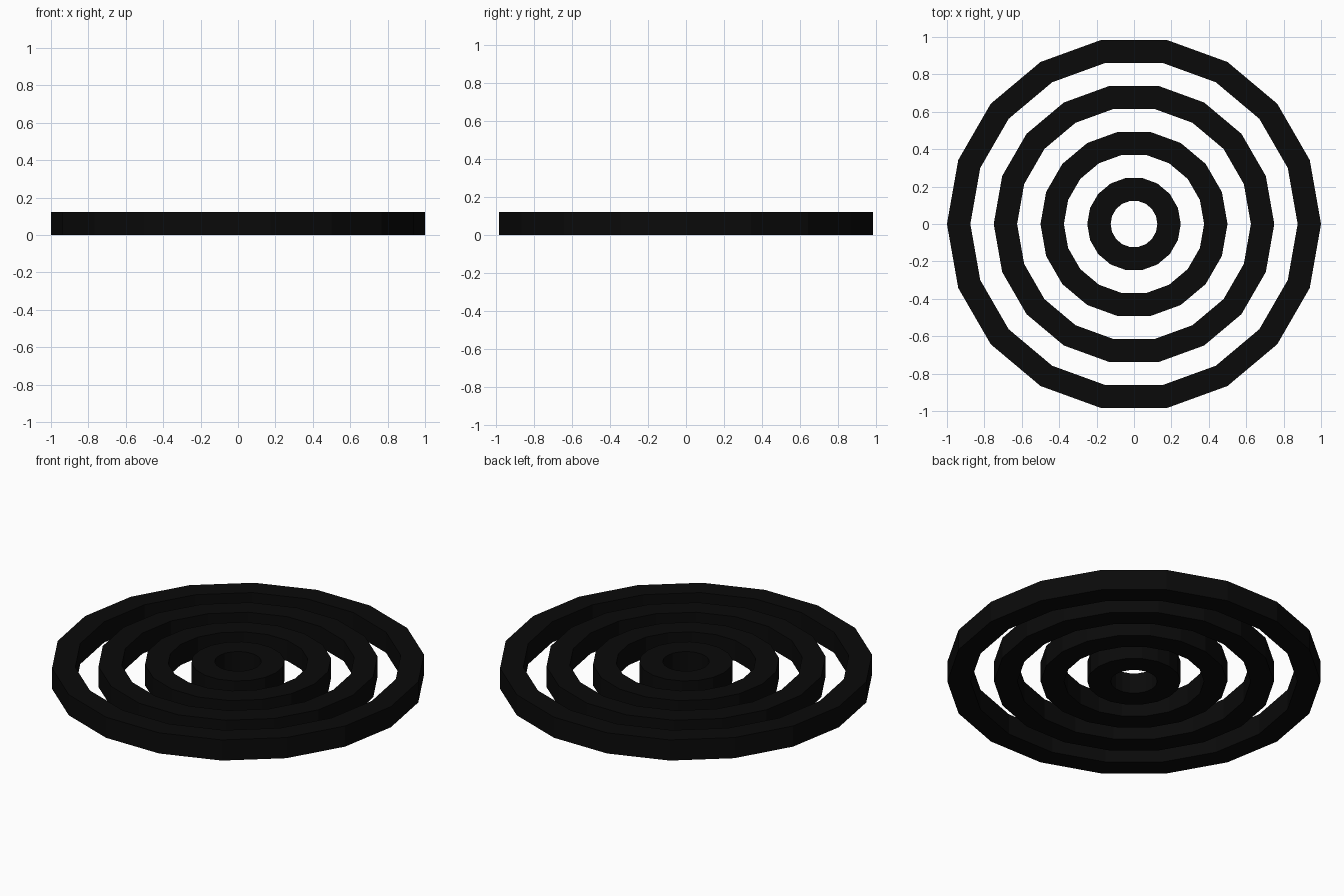
import bpy, bmesh
from math import cos, sin, tau

if "Cube" in bpy.data.objects:
    bpy.data.objects.remove(bpy.data.objects["Cube"])

SIDES = 18
HEIGHT = 0.122
WIDTH = 0.125

black = bpy.data.materials.new("black")
black.diffuse_color = (0.003, 0.003, 0.003, 1)
black.use_nodes = True
black.node_tree.nodes["Principled BSDF"].inputs["Base Color"].default_value = black.diffuse_color


def ring(name, outer):
    """Flat-faced ring: a rectangular profile swept round z."""
    inner = outer - WIDTH
    profile = [(outer, 0), (outer, HEIGHT), (inner, HEIGHT), (inner, 0)]
    bm = bmesh.new()
    loops = []
    for i in range(SIDES):
        a = tau * i / SIDES
        loops.append([bm.verts.new((r * cos(a), r * sin(a), z)) for r, z in profile])
    for i in range(SIDES):
        p, q = loops[i], loops[(i + 1) % SIDES]
        for j in range(4):
            k = (j + 1) % 4
            bm.faces.new((p[j], q[j], q[k], p[k]))
    bmesh.ops.recalc_face_normals(bm, faces=bm.faces)
    mesh = bpy.data.meshes.new(name)
    bm.to_mesh(mesh)
    bm.free()
    mesh.materials.append(black)
    bpy.context.collection.objects.link(bpy.data.objects.new(name, mesh))


# Four concentric rings, evenly spaced
for name, outer in (("centre_ring", 0.25), ("inner_ring", 0.5),
                    ("middle_ring", 0.75), ("outer_ring", 1.0)):
    ring(name, outer)
